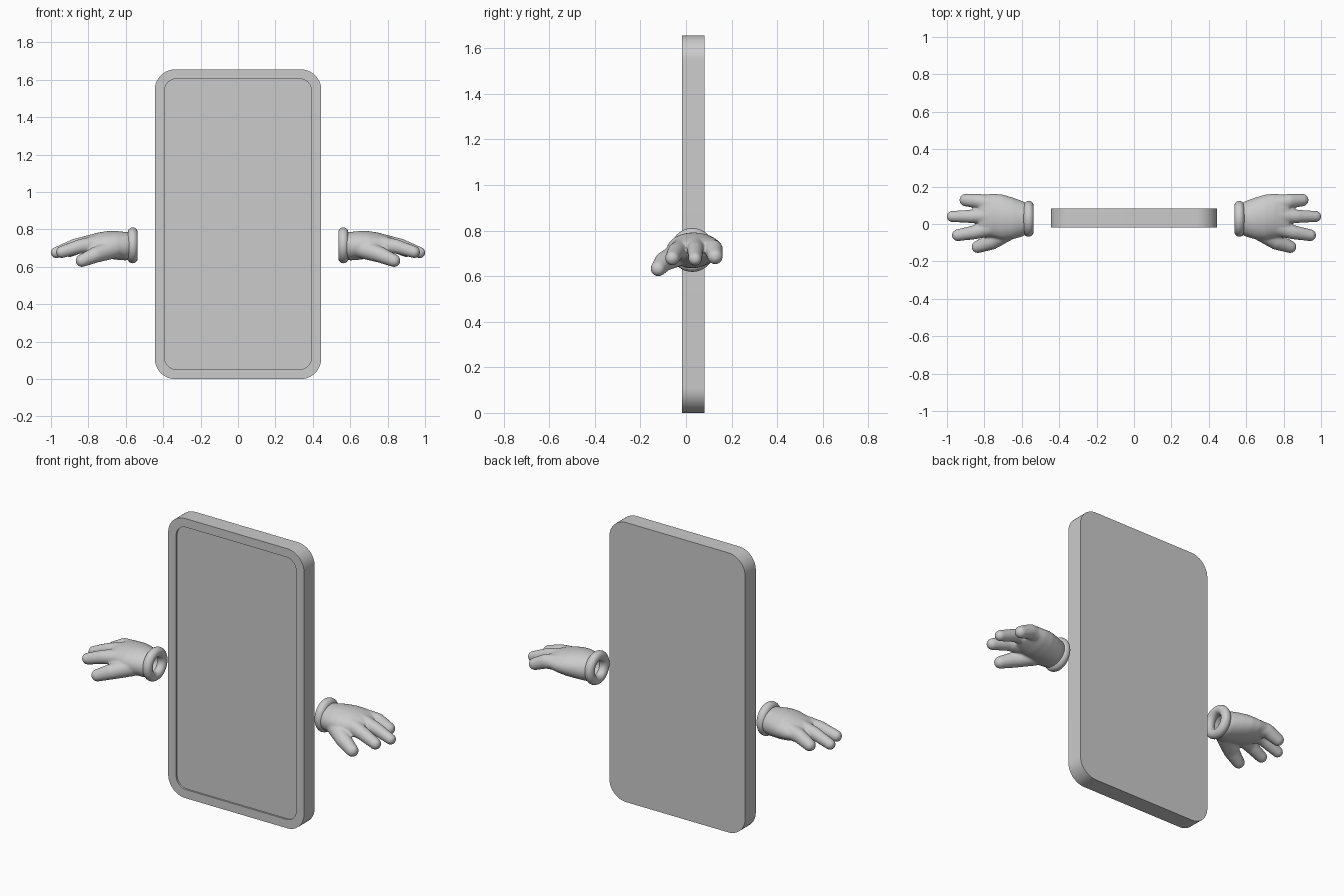
import bpy, bmesh, math
from mathutils import Vector

if "Cube" in bpy.data.objects:
    bpy.data.objects.remove(bpy.data.objects["Cube"])

grey = bpy.data.materials.new("grey")
grey.diffuse_color = (0.6, 0.6, 0.6, 1)
grey.use_nodes = True
grey.node_tree.nodes["Principled BSDF"].inputs["Base Color"].default_value = grey.diffuse_color


def loft(bm, rings):
    """Skin closed rings of equal point count and cap both ends."""
    loops = [[bm.verts.new(p) for p in ring] for ring in rings]
    n = len(loops[0])
    for a, b in zip(loops, loops[1:]):
        for i in range(n):
            j = (i + 1) % n
            bm.faces.new((a[i], a[j], b[j], b[i]))
    bm.faces.new(loops[0])
    bm.faces.new(loops[-1])


def finish(bm, name):
    bmesh.ops.recalc_face_normals(bm, faces=bm.faces)
    mesh = bpy.data.meshes.new(name)
    bm.to_mesh(mesh)
    bm.free()
    mesh.materials.append(grey)
    obj = bpy.data.objects.new(name, mesh)
    bpy.context.collection.objects.link(obj)
    return obj


def smooth(obj):
    bpy.ops.object.select_all(action='DESELECT')
    obj.select_set(True)
    bpy.context.view_layer.objects.active = obj
    bpy.ops.object.shade_smooth_by_angle(angle=math.radians(35))


def rounded_rect(half_w, half_h, radius, y, steps=12):
    pts = []
    for k, (sx, sz) in enumerate(((1, 1), (-1, 1), (-1, -1), (1, -1))):
        for i in range(steps + 1):
            a = math.pi / 2 * (k + i / steps)
            pts.append((sx * (half_w - radius) + radius * math.cos(a), y,
                        0.828 + sz * (half_h - radius) + radius * math.sin(a)))
    return pts


def ellipse(x, y, z, ry, rz, n=40):
    return [(x, y + ry * math.cos(2 * math.pi * i / n),
             z + rz * math.sin(2 * math.pi * i / n)) for i in range(n)]


# Slab with a raised border around a recessed screen
bm = bmesh.new()
loft(bm, [rounded_rect(0.445, 0.828, 0.11, 0.082),
          rounded_rect(0.445, 0.828, 0.11, -0.018),
          rounded_rect(0.393, 0.777, 0.065, -0.018),
          rounded_rect(0.393, 0.777, 0.065, -0.008)])
smooth(finish(bm, "tablet_body"))

# Palm: inner wrist pocket first, then the outer shell towards the knuckles
bm = bmesh.new()
palm = [(0.64, 0.028, 0.715, 0.042, 0.042), (0.555, 0.028, 0.715, 0.052, 0.052),
        (0.555, 0.028, 0.715, 0.075, 0.072), (0.60, 0.028, 0.710, 0.096, 0.076),
        (0.65, 0.030, 0.715, 0.112, 0.077), (0.70, 0.036, 0.718, 0.121, 0.073),
        (0.75, 0.045, 0.719, 0.117, 0.064), (0.80, 0.048, 0.720, 0.110, 0.048),
        (0.83, 0.046, 0.718, 0.094, 0.034)]
loft(bm, [ellipse(*s) for s in palm])

# Three fingers and a thumb: chains of (x, y, z, radius)
digits = [
    [(0.74, 0.100, 0.725, 0.048), (0.83, 0.122, 0.718, 0.040), (0.90, 0.128, 0.686, 0.034)],
    [(0.76, 0.045, 0.735, 0.044), (0.87, 0.041, 0.715, 0.036), (0.972, 0.040, 0.676, 0.030)],
    [(0.75, -0.015, 0.722, 0.047), (0.85, -0.044, 0.708, 0.038), (0.942, -0.060, 0.679, 0.032)],
    [(0.67, -0.035, 0.695, 0.052), (0.76, -0.095, 0.665, 0.043), (0.835, -0.122, 0.633, 0.034)],
]
for path in digits:
    for a, b in zip(path, path[1:]):
        for i in range(17):
            p = Vector(a).lerp(Vector(b), i / 16)
            ball = bmesh.ops.create_uvsphere(bm, u_segments=20, v_segments=12, radius=p.w)
            bmesh.ops.translate(bm, verts=ball["verts"], vec=p.xyz)
hand = finish(bm, "hands")

# Fuse the pieces, soften the joins, mirror to the other side
remesh = hand.modifiers.new("fuse", 'REMESH')
remesh.mode = 'VOXEL'
remesh.voxel_size = 0.006
remesh.use_smooth_shade = True
soften = hand.modifiers.new("soften", 'SMOOTH')
soften.factor = 0.5
soften.iterations = 8
hand.modifiers.new("mirror", 'MIRROR').use_mirror_merge = False

# Rolled cuffs at the wrists
for side, label in ((1, "right"), (-1, "left")):
    bpy.ops.mesh.primitive_torus_add(
        major_radius=0.069, minor_radius=0.027, major_segments=48, minor_segments=20,
        location=(side * 0.563, 0.028, 0.715), rotation=(0, math.pi / 2, 0))
    cuff = bpy.context.object
    cuff.name = label + "_cuff"
    cuff.data.materials.append(grey)
    smooth(cuff)
